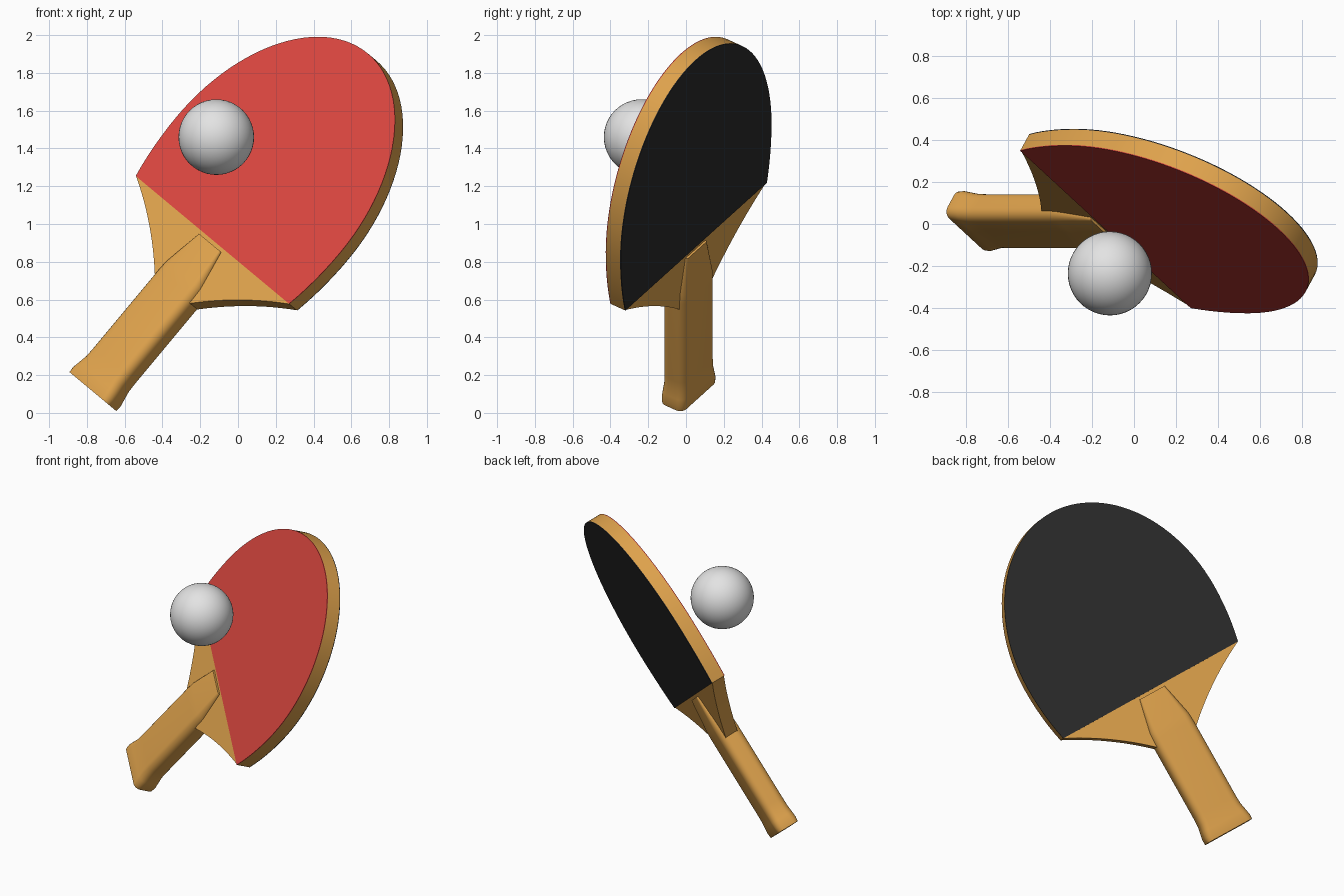
import bpy, bmesh, math
from mathutils import Matrix, Vector

if "Cube" in bpy.data.objects:
    bpy.data.objects.remove(bpy.data.objects["Cube"], do_unlink=True)


def material(name, rgb):
    m = bpy.data.materials.new(name)
    m.use_nodes = True
    m.diffuse_color = (*rgb, 1)
    m.node_tree.nodes["Principled BSDF"].inputs["Base Color"].default_value = (*rgb, 1)
    return m


wood = material("wood", (0.73, 0.36, 0.072))
red = material("red_rubber", (0.70, 0.062, 0.05))
black = material("black_rubber", (0.024, 0.024, 0.024))
white = material("white_ball", (0.77, 0.77, 0.77))

# Tilted frame of the bat: x across the head, -y out of the red face, z up the handle
up = Vector((0.64, 0, 0.768)).normalized()
across = Vector((0.625, -0.578, -0.524))
across = (across - up * across.dot(up)).normalized()
depth = up.cross(across)
frame = Matrix((across, depth, up)).transposed().to_4x4()
frame.translation = (-0.114, 0.014, 0.898)


def finish(bm, name, mat, matrix):
    bmesh.ops.recalc_face_normals(bm, faces=bm.faces)
    mesh = bpy.data.meshes.new(name)
    bm.to_mesh(mesh)
    bm.free()
    mesh.materials.append(mat)
    obj = bpy.data.objects.new(name, mesh)
    bpy.context.collection.objects.link(obj)
    obj.matrix_world = matrix
    bpy.ops.object.select_all(action="DESELECT")
    obj.select_set(True)
    bpy.context.view_layer.objects.active = obj
    bpy.ops.object.shade_smooth_by_angle(angle=math.radians(35))
    return obj


def loft(name, mat, rings):
    """Skin a stack of equal-length rings and cap both ends."""
    bm = bmesh.new()
    loops = [[bm.verts.new(p) for p in ring] for ring in rings]
    n = len(loops[0])
    for a, b in zip(loops, loops[1:]):
        for i in range(n):
            j = (i + 1) % n
            bm.faces.new((a[i], a[j], b[j], b[i]))
    bm.faces.new(loops[0])
    bm.faces.new(loops[-1])
    return finish(bm, name, mat, frame)


def plate(name, mat, half, y0, y1):
    """Mirror a half outline (bottom to tip) and give it thickness."""
    outline = half + [(-x, z) for x, z in reversed(half[:-1])]
    loft(name, mat, [[(x, y, z) for x, z in outline] for y in (y0, y1)])


# Half outline of the rubber: an egg of two half ellipses, cut straight at z = 0
WIDTH, MID, TOP, LOW = 0.69, 0.38, 0.905, 1.1
start = -math.asin(MID / LOW)
egg = []
for i in range(33):
    t = start + (math.pi / 2 - start) * i / 32
    egg.append((WIDTH * math.cos(t), MID + (TOP if t > 0 else LOW) * math.sin(t)))
egg[-1] = (0, MID + TOP)

# Concave shoulder from the handle to the lower corner of the rubber
p0, p1, p2 = Vector((0.142, -0.34)), Vector((0.37, -0.133)), Vector(egg[0])
shoulder = []
for i in range(12):
    t = i / 12
    shoulder.append(tuple(p0 * (1 - t) ** 2 + p1 * 2 * t * (1 - t) + p2 * t * t))

CORE, RUBBER = 0.044, 0.005
plate("blade", wood, shoulder + egg, -CORE, CORE)
plate("front_rubber", red, egg, -CORE - RUBBER, -CORE)
plate("back_rubber", black, egg, CORE, CORE + RUBBER)


def rounded_section(z, w, d, r, steps=6):
    ring = []
    for k, (sx, sy) in enumerate(((1, 1), (-1, 1), (-1, -1), (1, -1))):
        for i in range(steps + 1):
            a = (k + i / steps) * math.pi / 2
            ring.append((sx * (w - r) + r * math.cos(a), sy * (d - r) + r * math.sin(a), z))
    return ring


# Handle: flared foot, straight grip, tapered top (height, half width, half depth, corner)
stations = [
    (-1.022, 0.165, 0.074, 0.040),
    (-0.99, 0.167, 0.078, 0.045),
    (-0.95, 0.160, 0.077, 0.048),
    (-0.90, 0.151, 0.075, 0.05),
    (-0.84, 0.149, 0.075, 0.05),
    (-0.30, 0.149, 0.075, 0.05),
    (-0.24, 0.145, 0.073, 0.045),
    (-0.02, 0.092, 0.056, 0.012),
]
loft("handle", wood, [rounded_section(*s) for s in stations])

# Ball floating before the red face
bm = bmesh.new()
bmesh.ops.create_uvsphere(bm, u_segments=48, v_segments=24, radius=0.2)
finish(bm, "ball", white, Matrix.Translation((-0.115, -0.235, 1.46)))
